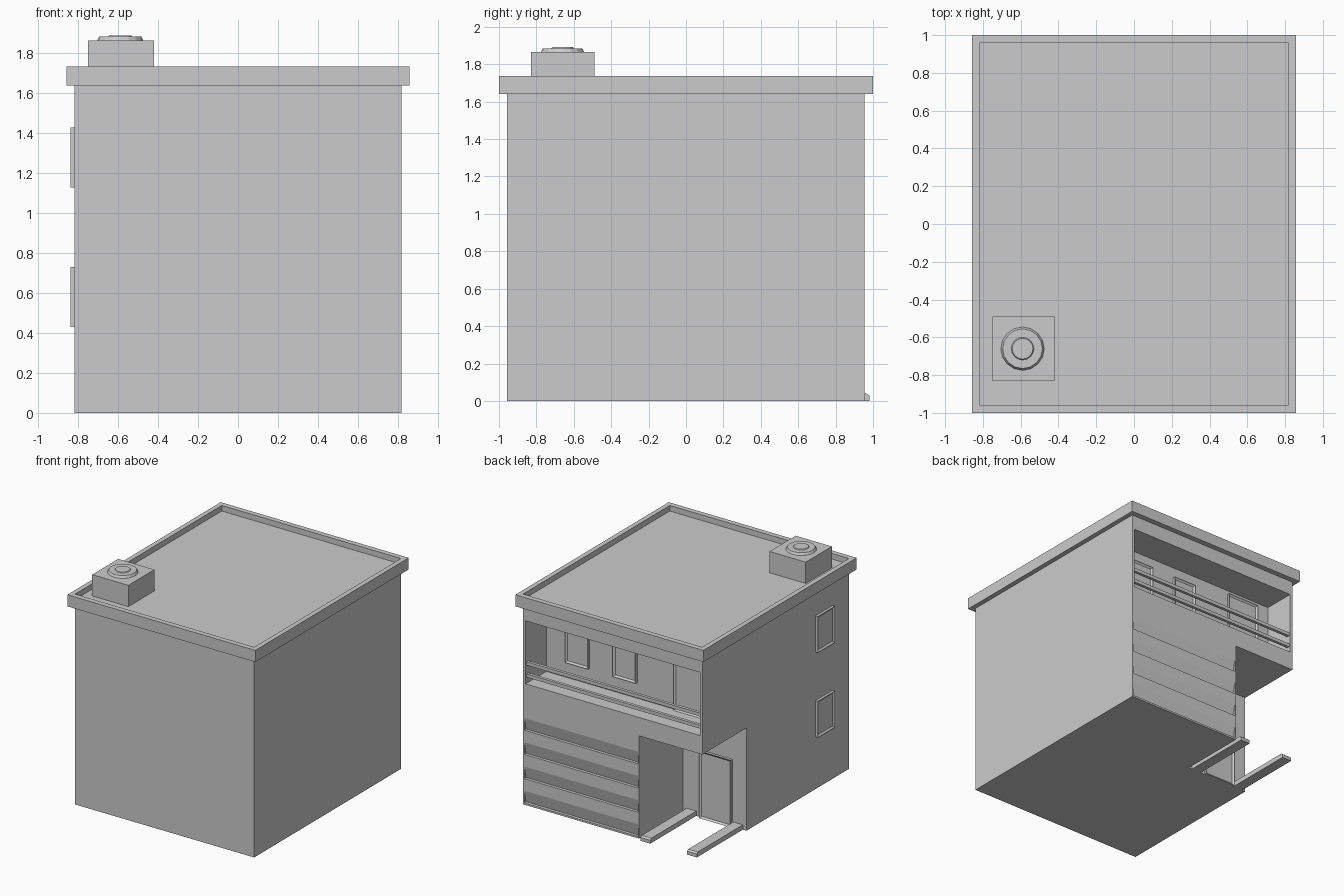
import bpy, bmesh
from mathutils import Vector

if "Cube" in bpy.data.objects:
    bpy.data.objects.remove(bpy.data.objects["Cube"])


def mesh_object(name, verts, faces):
    me = bpy.data.meshes.new(name)
    me.from_pydata(verts, [], faces)
    bm = bmesh.new()
    bm.from_mesh(me)
    bmesh.ops.recalc_face_normals(bm, faces=bm.faces)
    bm.to_mesh(me)
    bm.free()
    ob = bpy.data.objects.new(name, me)
    bpy.context.collection.objects.link(ob)
    return ob


def prism(name, x0, x1, profile):
    """Extrude a (y, z) profile from x0 to x1."""
    n = len(profile)
    verts = [(x, y, z) for x in (x0, x1) for y, z in profile]
    faces = [tuple(range(n)), tuple(range(n, 2 * n))]
    faces += [(i, (i + 1) % n, n + (i + 1) % n, n + i) for i in range(n)]
    return mesh_object(name, verts, faces)


def box(name, x, y, z):
    return prism(name, x[0], x[1], [(y[0], z[0]), (y[1], z[0]), (y[1], z[1]), (y[0], z[1])])


def cut(target, cutters):
    """Subtract the cutters from the target and remove them."""
    for c in cutters:
        m = target.modifiers.new("cut", 'BOOLEAN')
        m.operation, m.solver, m.object = 'DIFFERENCE', 'EXACT', c
        bpy.context.view_layer.objects.active = target
        bpy.ops.object.modifier_apply(modifier=m.name)
        bpy.data.objects.remove(c)


def framed_panel(name, x, y, z, normal, border=0.022, depth=0.012):
    """Box whose face along the given normal is inset and pushed in."""
    ob = box(name, x, y, z)
    n = Vector(normal)
    bm = bmesh.new()
    bm.from_mesh(ob.data)
    bm.normal_update()
    face = [f for f in bm.faces if f.normal.dot(n) > 0.9]
    bmesh.ops.inset_region(bm, faces=face, thickness=border)
    bmesh.ops.translate(bm, verts=list(face[0].verts), vec=-n * depth)
    bm.to_mesh(ob.data)
    bm.free()
    return ob


W, YF, YB = 0.818, -0.957, 0.955

# House body with corner porch, balcony and slanted siding grooves cut away
body = box("house_body", (-W, W), (YF, YB), (0, 1.64))
cutters = [box("porch_cutter", (-1.2, -0.24), (0.38, 1.2), (-0.2, 0.848)),
           box("balcony_cutter", (-0.795, 0.795), (0.685, 1.2), (1.0, 1.52))]
for i in range(4):
    z = 0.015 + 0.2 * i
    cutters.append(prism("siding_cutter", -0.23, 0.808,
                         [(0.93, z), (1.0, z), (1.0, z + 0.1), (YB, z + 0.1)]))
cut(body, cutters)

# Flat roof with a low parapet
roof = box("roof_slab", (-0.858, 0.858), (-1, 1), (1.64, 1.736))
cut(roof, [box("roof_cutter", (-W, W), (-0.957, 0.957), (1.69, 1.9))])

# Roof vent: square housing and round cap
box("vent_housing", (-0.75, -0.42), (-0.83, -0.49), (1.69, 1.866))
for name, r0, r1, z0, z1 in (("vent_cap", 0.115, 0.105, 1.866, 1.885),
                             ("vent_cap_top", 0.06, 0.055, 1.885, 1.891)):
    bpy.ops.mesh.primitive_cone_add(vertices=16, radius1=r0, radius2=r1, depth=z1 - z0,
                                    location=(-0.59, -0.66, (z0 + z1) / 2))
    bpy.context.object.name = name

# Windows on the left wall
for z in (0.43, 1.13):
    framed_panel("side_window", (-0.84, -W), (-0.74, -0.52), (z, z + 0.3), (-1, 0, 0))

# Windows and door on the balcony wall
for x in (-0.035, 0.4):
    framed_panel("balcony_window", (x, x + 0.21), (0.685, 0.706), (1.13, 1.43), (0, 1, 0))
framed_panel("balcony_door", (-0.675, -0.38), (0.685, 0.706), (1.0, 1.485), (0, 1, 0))

# Porch door
framed_panel("porch_door", (-0.69, -0.4), (0.38, 0.401), (0, 0.555), (0, 1, 0))

# Balcony rails
for z in (1.065, 1.165):
    box("balcony_rail", (-0.795, 0.795), (0.92, 0.945), (z - 0.014, z + 0.014))

# Low kerbs on both sides of the porch path, with sloped ends
for x in (-0.36, -0.785):
    prism("porch_kerb", x, x + 0.088,
          [(0.38, 0), (0.98, 0), (0.98, 0.028), (0.966, 0.04), (0.38, 0.04)])
